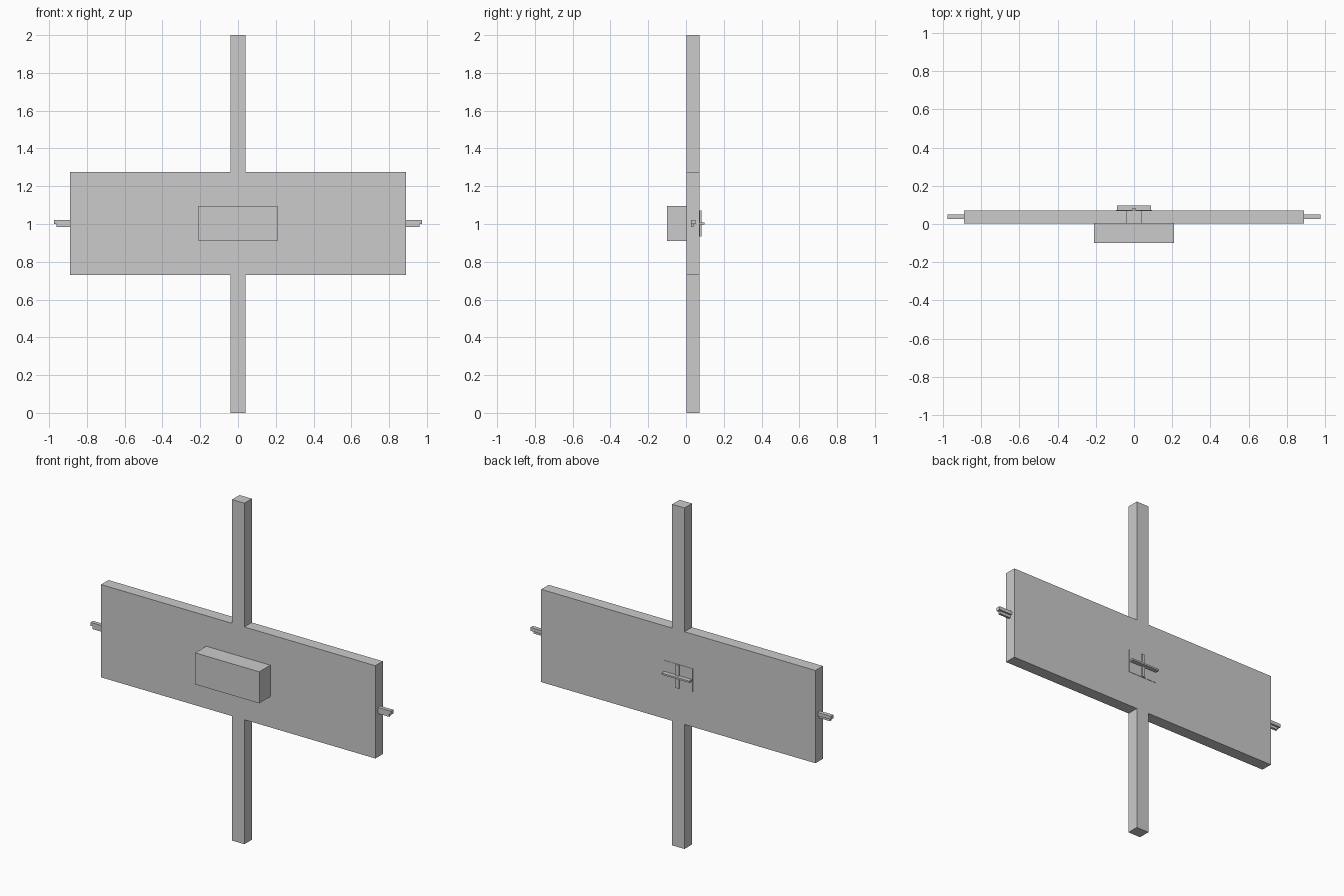
import bpy, bmesh

if "Cube" in bpy.data.objects:
    bpy.data.objects.remove(bpy.data.objects["Cube"])


def box(name, x, y, z):
    """Axis-aligned box from (min, max) ranges."""
    bm = bmesh.new()
    bmesh.ops.create_cube(bm, size=1)
    for v in bm.verts:
        v.co = [r[0] if c < 0 else r[1] for c, r in zip(v.co, (x, y, z))]
    return finish(name, bm)


def finish(name, bm):
    bmesh.ops.recalc_face_normals(bm, faces=bm.faces)
    me = bpy.data.meshes.new(name)
    bm.to_mesh(me)
    bm.free()
    ob = bpy.data.objects.new(name, me)
    bpy.context.collection.objects.link(ob)
    return ob


Y0, Y1 = 0.002, 0.071

# Main panel with upper and lower masts
box("main_panel", (-0.89, 0.89), (Y0, Y1), (0.73, 1.274))
box("upper_mast", (-0.04, 0.04), (Y0, Y1), (1.274, 2.0))
box("lower_mast", (-0.04, 0.04), (Y0, Y1), (0.0, 0.73))

# Front housing
box("front_housing", (-0.208, 0.208), (-0.1, Y0), (0.91, 1.095))

# Stepped pegs at both ends
for side, s in (("left", -1), ("right", 1)):
    def span(a, b):
        return tuple(sorted((s * a, s * b)))
    box(side + "_peg_top", span(0.885, 0.975), (0.027, 0.05), (1.0, 1.02))
    box(side + "_peg_bottom", span(0.885, 0.962), (0.027, 0.04), (0.984, 1.0))

# Rear plate with a cross of thin ribs
box("rear_plate", (-0.094, 0.094), (0.06, 0.073), (0.935, 1.072))
box("rear_vertical_rib", (-0.01, 0.01), (0.07, 0.081), (0.935, 1.072))
box("rear_horizontal_rib", (-0.09, 0.09), (0.07, 0.098), (0.998, 1.008))
